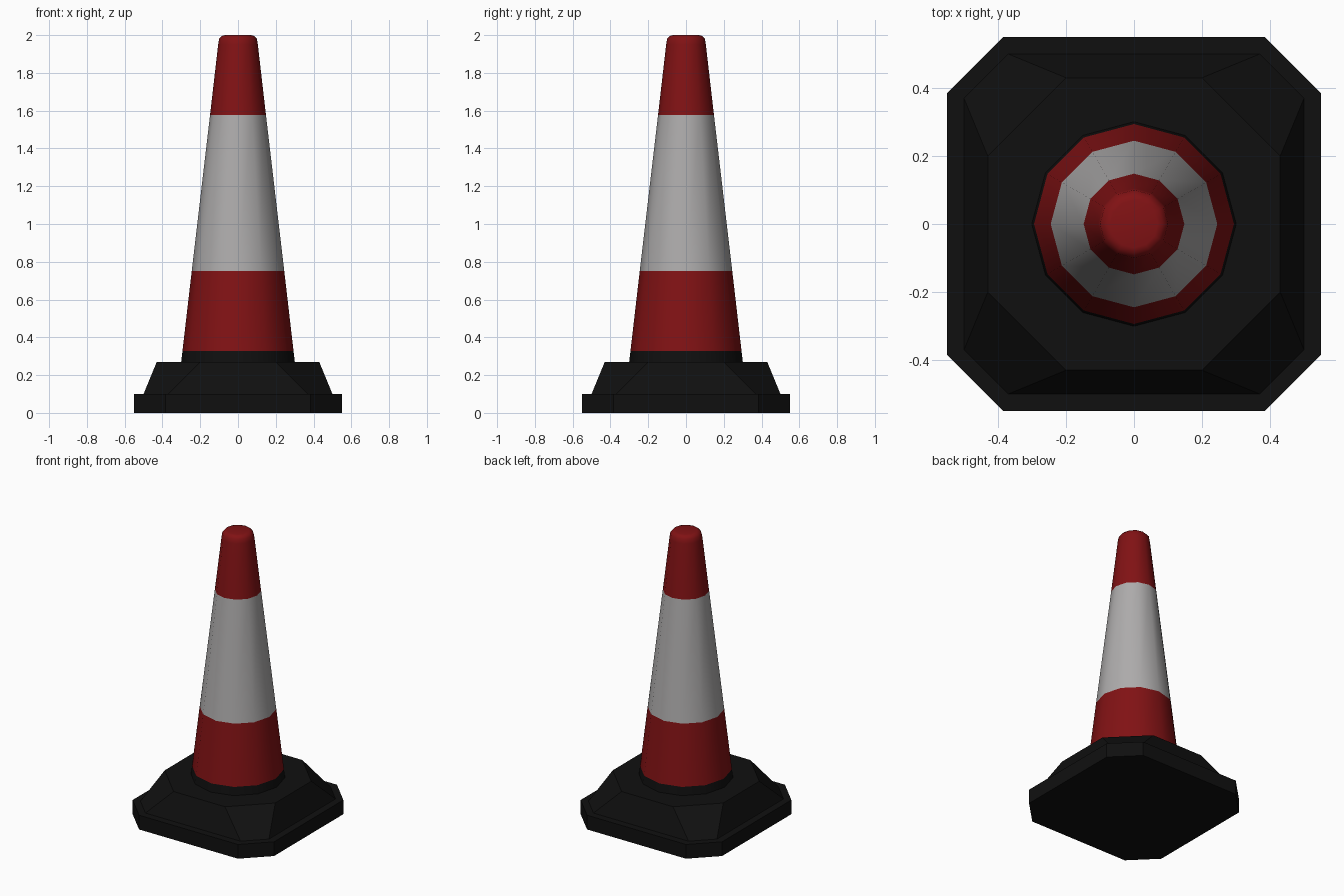
import bpy, bmesh, math

if "Cube" in bpy.data.objects:
    bpy.data.objects.remove(bpy.data.objects["Cube"])


def material(name, rgb):
    m = bpy.data.materials.new(name)
    m.diffuse_color = (*rgb, 1)
    m.use_nodes = True
    m.node_tree.nodes["Principled BSDF"].inputs["Base Color"].default_value = m.diffuse_color
    return m


BLACK = material("black rubber", (0.005, 0.005, 0.005))
RED = material("red plastic", (0.22, 0.006, 0.007))
WHITE = material("white band", (0.42, 0.41, 0.41))


def octagon(half, corner, z):
    """Square ring with cut corners."""
    a, b = half, corner
    return [(x, y, z) for x, y in ((a, -b), (a, b), (b, a), (-b, a),
                                   (-a, b), (-a, -b), (-b, -a), (b, -a))]


def circle(radius, z, sides=12):
    return [(radius * math.cos(2 * math.pi * i / sides),
             radius * math.sin(2 * math.pi * i / sides), z) for i in range(sides)]


def loft(name, rings, mats, rule=None):
    """Skin stacked rings and cap both ends; rule maps face height to a material."""
    bm = bmesh.new()
    loops = [[bm.verts.new(p) for p in ring] for ring in rings]
    n = len(loops[0])
    for lo, hi in zip(loops, loops[1:]):
        for i in range(n):
            j = (i + 1) % n
            bm.faces.new((lo[i], lo[j], hi[j], hi[i]))
    bm.faces.new(loops[0][::-1])
    bm.faces.new(loops[-1])
    if rule:
        for f in bm.faces:
            f.material_index = rule(f.calc_center_median().z)
    me = bpy.data.meshes.new(name)
    bm.to_mesh(me)
    bm.free()
    for m in mats:
        me.materials.append(m)
    ob = bpy.data.objects.new(name, me)
    bpy.context.collection.objects.link(ob)
    return ob


# Weighted base: slab, then sloped shoulder
loft("base", [octagon(0.55, 0.385, 0), octagon(0.55, 0.385, 0.10),
              octagon(0.50, 0.37, 0.10), octagon(0.43, 0.20, 0.27)], [BLACK])

# Cone body with black collar, red and white bands, rounded tip
profile = [(0.301, 0.268), (0.294, 0.328), (0.245, 0.75), (0.148, 1.577),
           (0.105, 1.95), (0.10, 1.98), (0.085, 1.996), (0.07, 2.0)]


def band(z):
    if z < 0.328:
        return 0
    return 2 if 0.75 < z < 1.577 else 1


cone = loft("cone", [circle(r, z) for r, z in profile], [BLACK, RED, WHITE], band)

# Smooth the round body
bpy.context.view_layer.objects.active = cone
cone.select_set(True)
bpy.ops.object.shade_smooth_by_angle(angle=math.radians(50))
